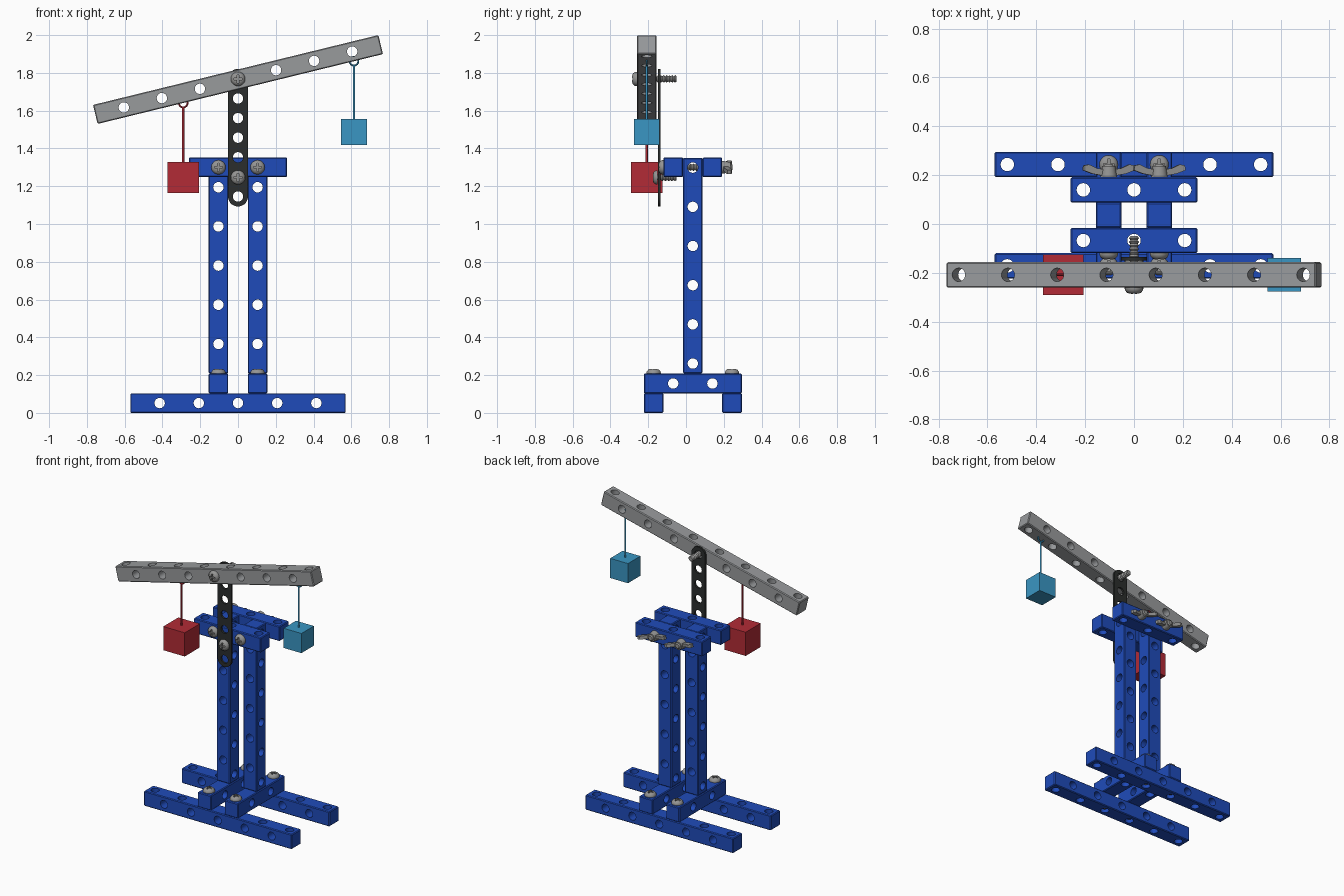
import bpy, bmesh, math
from mathutils import Matrix, Vector

if "Cube" in bpy.data.objects:
    bpy.data.objects.remove(bpy.data.objects["Cube"])

P = 0.1037          # hole pitch, also the beam width
HOLE = 0.0275       # hole radius
YC = 0.036          # centre line of the stand
YB = -0.208         # centre line of the balance arm
ZB = 1.765          # pivot height
TILT = math.radians(13.75)
R90 = math.pi / 2


def material(name, rgb):
    m = bpy.data.materials.new(name)
    m.diffuse_color = (*rgb, 1)
    m.use_nodes = True
    m.node_tree.nodes["Principled BSDF"].inputs["Base Color"].default_value = m.diffuse_color
    return m


BLUE = material("blue", (0.0137, 0.0704, 0.491))
GREY = material("arm grey", (0.315, 0.325, 0.335))
STEEL = material("steel", (0.30, 0.30, 0.295))
BLACK = material("black", (0.024, 0.027, 0.026))
RED = material("red", (0.445, 0.0242, 0.0368))
CYAN = material("light blue", (0.0423, 0.305, 0.546))


def make(name, bm, mat=None, loc=(0, 0, 0), rot=(0, 0, 0)):
    bmesh.ops.recalc_face_normals(bm, faces=bm.faces)
    me = bpy.data.meshes.new(name)
    bm.to_mesh(me)
    bm.free()
    ob = bpy.data.objects.new(name, me)
    bpy.context.collection.objects.link(ob)
    ob.location, ob.rotation_euler = loc, rot
    if mat:
        me.materials.append(mat)
    return ob


def smooth(ob):
    ob.data.shade_smooth()
    ob.data.set_sharp_from_angle(angle=math.radians(32))


def cut(ob, cutter_bm):
    """Subtract a cutter given in the object's local space."""
    c = make("cutter", cutter_bm)
    c.hide_render = True
    c.matrix_basis = ob.matrix_basis.copy()
    mod = ob.modifiers.new("cut", 'BOOLEAN')
    mod.operation, mod.solver, mod.object = 'DIFFERENCE', 'EXACT', c
    bpy.context.view_layer.update()
    dg = bpy.context.evaluated_depsgraph_get()
    me = bpy.data.meshes.new_from_object(ob.evaluated_get(dg))
    ob.modifiers.clear()
    ob.data = me
    bpy.data.objects.remove(c)


def cylinder(bm, loc, axis, r, depth, seg=24):
    rot = {'X': Matrix.Rotation(R90, 4, 'Y'), 'Y': Matrix.Rotation(R90, 4, 'X'),
           'Z': Matrix()}[axis]
    bmesh.ops.create_cone(bm, cap_ends=True, segments=seg, radius1=r, radius2=r,
                          depth=depth, matrix=Matrix.Translation(loc) @ rot)


def prism(bm, pts, axis, t):
    """Extrude a 2D outline by +-t/2 along Y (outline in XZ) or Z (outline in XY)."""
    v3 = (lambda a, b, h: (a, h, b)) if axis == 'Y' else (lambda a, b, h: (a, b, h))
    f = bm.faces.new([bm.verts.new(v3(a, b, -t / 2)) for a, b in pts])
    ext = bmesh.ops.extrude_face_region(bm, geom=[f])['geom']
    bmesh.ops.translate(bm, vec=Vector(v3(0, 0, t)),
                        verts=[g for g in ext if isinstance(g, bmesh.types.BMVert)])


def beam(name, n, loc, rot, mat):
    """Square beam along local X with holes alternating between Z and Y."""
    bm = bmesh.new()
    bmesh.ops.create_cube(bm, size=1, matrix=Matrix.Diagonal((n * P, P, P, 1)))
    bmesh.ops.bevel(bm, geom=bm.edges[:], offset=0.005, segments=1, affect='EDGES')
    ob = make(name, bm, mat, loc, rot)
    holes = bmesh.new()
    for k in range(n):
        cylinder(holes, ((k - (n - 1) / 2) * P, 0, 0), 'ZY'[k % 2], HOLE, 0.2)
    cut(ob, holes)
    smooth(ob)


def screw(name, loc, rot, length):
    """Pan head pointing to local +Z, threaded shaft, cross recess."""
    prof = [(0, .026), (.018, .0255), (.029, .021), (.036, .012), (.038, .005), (.038, 0), (.014, 0)]
    turns = int(length / 0.015)
    step = length / turns
    for i in range(turns):
        prof += [(.02, -(i + .5) * step), (.014, -(i + 1) * step)]
    prof.append((0, -length))
    bm = bmesh.new()
    vs = [bm.verts.new((r, 0, z)) for r, z in prof]
    es = [bm.edges.new(e) for e in zip(vs, vs[1:])]
    bmesh.ops.spin(bm, geom=vs + es, axis=(0, 0, 1), cent=(0, 0, 0),
                   angle=2 * math.pi, steps=20)
    bmesh.ops.remove_doubles(bm, verts=bm.verts[:], dist=1e-5)
    ob = make(name, bm, STEEL, loc, rot)
    a, b = 0.005, 0.022
    cross = bmesh.new()
    prism(cross, [(b, -a), (b, a), (a, a), (a, b), (-a, b), (-a, a), (-b, a),
                  (-b, -a), (-a, -a), (-a, -b), (a, -b), (a, -a)], 'Z', 0.03)
    bmesh.ops.translate(cross, vec=(0, 0, 0.03), verts=cross.verts[:])
    cut(ob, cross)
    smooth(ob)


# Blue stand: feet, cross pieces, columns and top bars
for side, y in (("front", YC - 2 * P), ("back", YC + 2 * P)):
    beam(f"{side}_foot", 11, (0, y, P / 2), (0, 0, 0), BLUE)
for side, y in (("front", YC - P), ("back", YC + P)):
    beam(f"{side}_top_bar", 5, (0, y, 12.5 * P + .004), (0, 0, 0), BLUE)
for side, s in (("left", -1), ("right", 1)):
    x = s * P
    beam(f"{side}_cross_piece", 5, (x, YC, 1.5 * P), (0, 0, R90), BLUE)
    beam(f"{side}_column", 11, (x, YC, 7.5 * P + .002), (0, -R90, 0), BLUE)
    # Screws holding the cross pieces to the feet
    for end, y in (("front", YC - 2 * P), ("back", YC + 2 * P)):
        screw(f"{side}_{end}_foot_screw", (x, y, 2 * P), (0, 0, 0), 0.19)
    # Long bolts through the top bars, closed by wing nuts
    zt = 12.5 * P + .004
    screw(f"{side}_top_bolt", (x, YC - 1.5 * P, zt), (R90, 0, 0), 0.365)
    bm = bmesh.new()
    bmesh.ops.create_cone(bm, cap_ends=True, segments=20, radius1=.034, radius2=.027,
                          depth=.045, matrix=Matrix.Translation((0, 0, .0225)))
    for m in (1, -1):
        wing = [(m * .015, .004), (m * .07, .014), (m * .108, .028), (m * .106, .048),
                (m * .085, .052), (m * .05, .036), (m * .015, .032)]
        prism(bm, wing, 'Y', 0.022)
    nut = make(f"{side}_wing_nut", bm, STEEL, (x, YC + 1.5 * P, zt))
    nut.rotation_euler = (Matrix.Rotation(math.radians(14), 4, 'Y')
                          @ Matrix.Rotation(-R90, 4, 'X')).to_euler()
    smooth(nut)

# Black strap with seven holes and round ends
R, half = 0.053, 3 * P
arc = [i * math.pi / 14 for i in range(15)]
outline = [(R * math.cos(a), half + R * math.sin(a)) for a in arc]
outline += [(-x, -z) for x, z in outline]
bm = bmesh.new()
prism(bm, outline, 'Y', 0.015)
strap = make("strap", bm, BLACK, (0, -0.142, ZB + .003 - half))
holes = bmesh.new()
for k in range(-3, 4):
    cylinder(holes, (0, 0, k * P), 'Y', HOLE, 0.1)
cut(strap, holes)
smooth(strap)
screw("strap_screw", (0, -0.15, ZB - 5 * P), (R90, 0, 0), 0.1)

# Balance arm and its pivot screw
beam("balance_arm", 15, (0, YB, ZB), (0, -TILT, 0), GREY)
screw("pivot_screw", (0, YB - P / 2, ZB + .003), (R90, 0, 0), 0.21)

# Hanging weights: cube, cord and ring
for name, mat, x, zc, size in (("heavy", RED, -0.29, 1.246, 0.165),
                               ("light", CYAN, 0.614, 1.488, 0.137)):
    zr = ZB + x * math.tan(TILT) - P / 2 / math.cos(TILT)
    bm = bmesh.new()
    bmesh.ops.create_cube(bm, size=size)
    make(f"{name}_weight", bm, mat, (x, YB, zc))
    bm = bmesh.new()
    top, bottom = zr - 0.02, zc + size / 2 - 0.005
    cylinder(bm, (0, 0, 0), 'Z', 0.006, top - bottom, 12)
    smooth(make(f"{name}_cord", bm, mat, (x, YB, (top + bottom) / 2)))
    bm = bmesh.new()
    ring = bmesh.ops.create_circle(bm, segments=10, radius=0.005,
                                   matrix=Matrix.Translation((0.023, 0, 0)))['verts']
    bmesh.ops.spin(bm, geom=ring + bm.edges[:], axis=(0, 1, 0), cent=(0, 0, 0),
                   angle=2 * math.pi, steps=24)
    # the section lies in XY, so the ring faces the front
    bmesh.ops.remove_doubles(bm, verts=bm.verts[:], dist=1e-5)
    smooth(make(f"{name}_ring", bm, mat, (x, YB, zr)))
